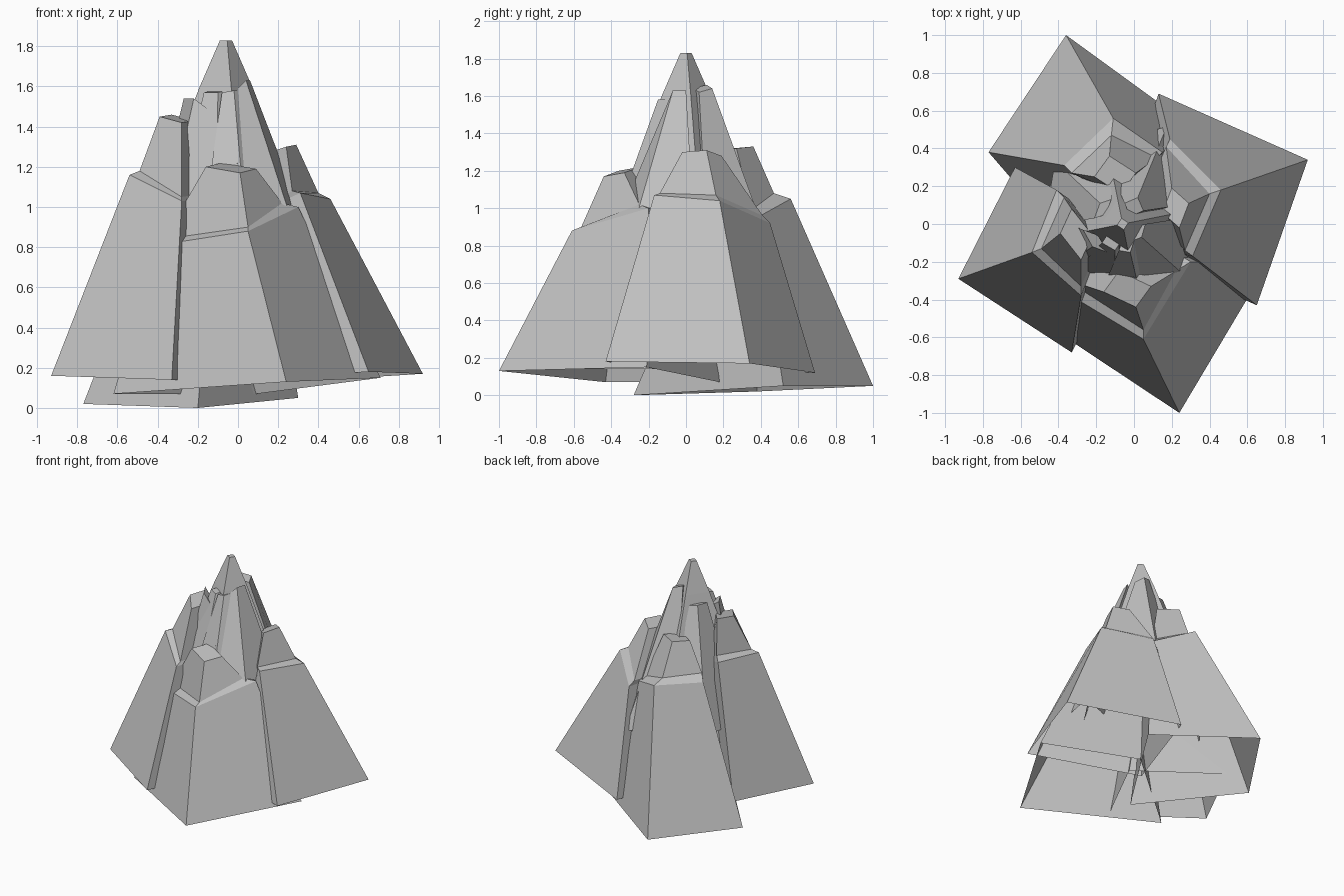
import bpy, bmesh
from mathutils import Vector

old_cube = bpy.data.objects.get("Cube")
if old_cube:
    bpy.data.objects.remove(old_cube, do_unlink=True)

stone = bpy.data.materials.new("stone_grey")
stone.use_nodes = True
stone_colour = (0.53, 0.53, 0.53, 1)
stone.diffuse_color = stone_colour
stone.node_tree.nodes["Principled BSDF"].inputs["Base Color"].default_value = stone_colour


def four_corners(ring):
    """Turn a ring into vectors, completing three outward corners with the inner one."""
    corners = [Vector(point) for point in ring]
    if len(corners) == 3:
        first, outer, last = corners
        corners.append(first + last - outer)
    return corners


def loft(name, rings):
    """Join rings of corners, from the foot upwards, into a faceted rock open underneath."""
    mesh = bpy.data.meshes.new(name)
    bm = bmesh.new()
    layers = [[bm.verts.new(corner) for corner in ring] for ring in rings]
    for lower, upper in zip(layers, layers[1:]):
        count = len(lower)
        for i in range(count):
            j = (i + 1) % count
            bm.faces.new((lower[i], lower[j], upper[j], upper[i]))
    bm.faces.new(layers[-1])
    bm.to_mesh(mesh)
    bm.free()
    mesh.materials.append(stone)
    rock = bpy.data.objects.new(name, mesh)
    bpy.context.collection.objects.link(rock)
    return rock


def shard(name, **rings):
    """Four-sided rock; rings are given in rising order, such as foot, shoulder, lip, crown."""
    return loft(name, [four_corners(ring) for ring in rings.values()])


def pillar(name, waist, crown):
    """Tapered rock whose sides run straight on below its waist, down inside the shards."""
    top = four_corners(crown)
    root = [high.lerp(low, 1.4) for high, low in zip(top, four_corners(waist))]
    return loft(name, [root, top])


# Four great shards around the mountain, each with a sloping ledge and a raised crown
shard("front_shard",
      foot=[(-.62, -.43, .07), (.24, -1, .13), (.71, -.21, .15), (.09, .18, .07)],
      shoulder=[(-.4, -.34, .81), (.05, -.61, .88), (.3, -.2, 1)],
      lip=[(-.37, -.29, .84), (.05, -.56, .9), (.22, -.25, 1.02)],
      crown=[(-.16, -.36, 1.2), (.01, -.44, 1.17), (.09, -.33, 1.19)])

shard("left_shard",
      foot=[(.65, -.43, .18), (.92, .34, .17), (.13, .69, .12)],
      shoulder=[(.31, -.17, 1.07), (.46, .18, 1.04), (.19, .45, .92)],
      lip=[(.27, -.14, 1.08), (.4, .16, 1.07), (.17, .41, .96)],
      crown=[(.24, -.02, 1.3), (.29, .11, 1.31), (.2, .19, 1.28)])

shard("back_shard",
      foot=[(.3, .52, .05), (-.36, 1, .05), (-.77, .38, .02), (-.2, -.28, 0)],
      shoulder=[(.15, .38, .95), (-.11, .56, 1.05), (-.37, .31, 1.05)],
      lip=[(.12, .35, .99), (-.12, .47, 1.08), (-.33, .27, 1.1)],
      crown=[(.01, .27, 1.32), (-.13, .36, 1.33), (-.21, .25, 1.32)])

shard("right_shard",
      foot=[(-.63, .3, .16), (-.93, -.29, .16), (-.33, -.68, .14)],
      shoulder=[(-.41, .18, 1.17), (-.54, -.15, 1.16), (-.28, -.38, 1.03)],
      lip=[(-.37, .14, 1.2), (-.49, -.13, 1.18), (-.28, -.33, 1.05)],
      crown=[(-.33, .08, 1.46), (-.39, -.05, 1.45), (-.28, -.19, 1.42)])

# Narrow inner pillars leaning on the peak
pillar("front_left_pillar",
       waist=[(.05, -.42, .8), (.31, -.31, .8), (.38, .05, .8)],
       crown=[(-.01, -.09, 1.58), (.04, -.07, 1.63), (.06, .0, 1.63)])
pillar("front_pillar",
       waist=[(-.16, -.33, 1), (.03, -.36, 1), (.14, -.25, 1)],
       crown=[(-.08, -.14, 1.57), (-.02, -.15, 1.58), (.0, -.09, 1.58)])
pillar("front_right_pillar",
       waist=[(-.3, -.24, 1), (-.11, -.33, 1), (.0, -.25, 1)],
       crown=[(-.17, -.1, 1.57), (-.1, -.14, 1.57), (-.06, -.08, 1.58)])
pillar("right_pillar",
       waist=[(-.4, .02, 1), (-.34, -.2, 1), (-.14, -.29, 1)],
       crown=[(-.27, -.03, 1.54), (-.22, -.12, 1.54), (-.14, -.15, 1.48)])
pillar("back_right_pillar",
       waist=[(-.12, .37, .9), (-.35, .27, .9), (-.4, .0, .9)],
       crown=[(-.12, .13, 1.53), (-.18, .11, 1.54), (-.21, .03, 1.54)])
pillar("back_left_pillar",
       waist=[(.32, .11, .9), (.13, .41, .9), (-.14, .32, .9)],
       crown=[(.05, .07, 1.62), (.02, .14, 1.64), (-.05, .11, 1.66)])

# Central four-sided peak rising above everything
peak_axis = Vector((-.06, 0, 0))
outline = [(.2, -1), (1, .2), (-.2, 1), (-1, -.2)]
loft("peak", [[peak_axis + Vector((x * radius, y * radius, height)) for x, y in outline]
              for radius, height in ((.6, .4), (.13, 1.6), (.03, 1.83))])
